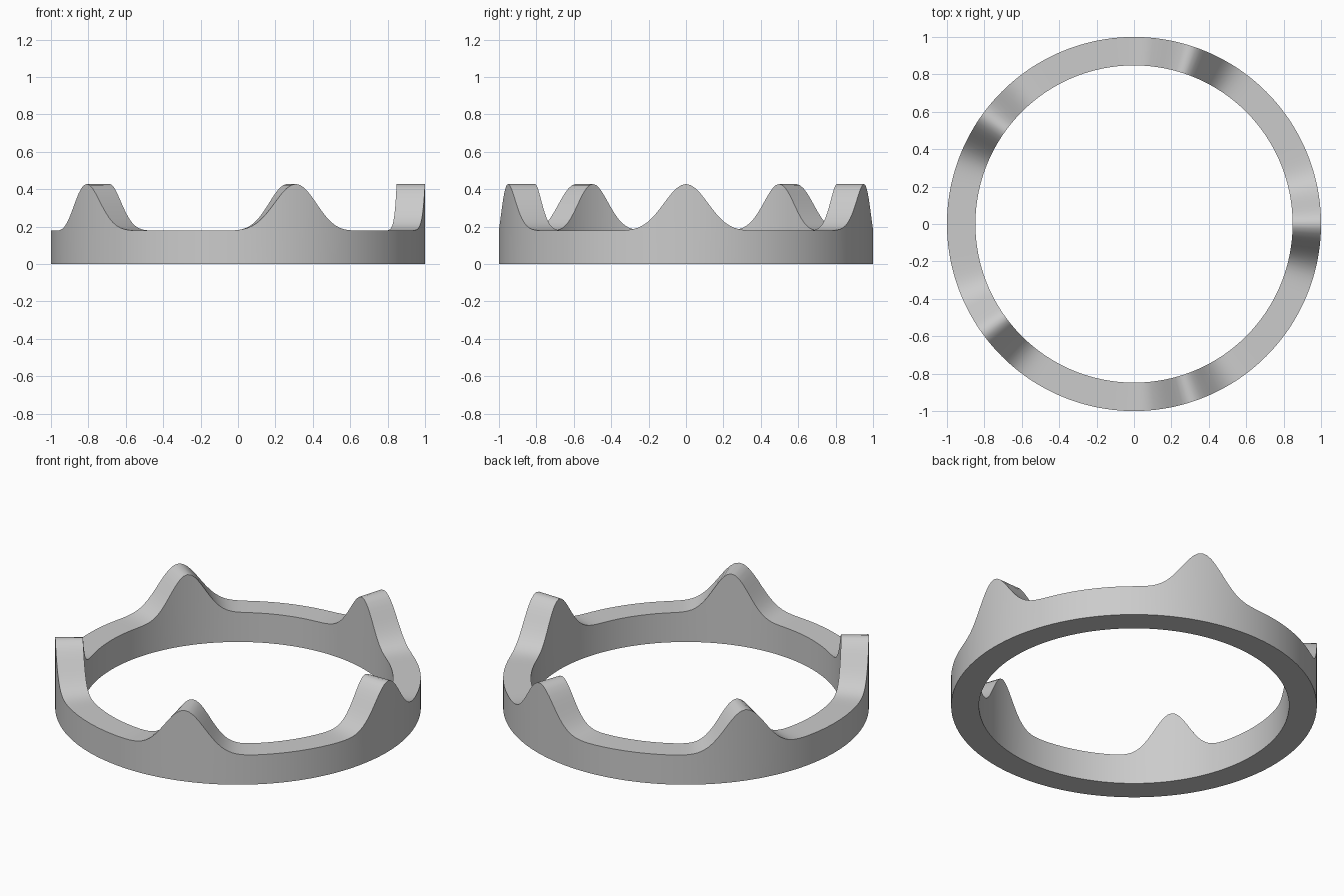
import bpy, bmesh, math

if "Cube" in bpy.data.objects:
    bpy.data.objects.remove(bpy.data.objects["Cube"])

SEGMENTS = 240
OUTER, INNER = 1.0, 0.848
BASE, PEAK, POINTS = 0.178, 0.25, 5


def rim_height(a):
    # flat band with five smooth rounded points
    return BASE + PEAK * ((1 + math.cos(POINTS * a)) / 2) ** 6


# Crown band: one rectangular section per angle, bridged into a ring
bm = bmesh.new()
sections = []
for i in range(SEGMENTS):
    a = math.tau * i / SEGMENTS
    c, s, h = math.cos(a), math.sin(a), rim_height(a)
    corners = ((OUTER, 0), (OUTER, h), (INNER, h), (INNER, 0))
    sections.append([bm.verts.new((r * c, r * s, z)) for r, z in corners])
for i in range(SEGMENTS):
    p, q = sections[i], sections[(i + 1) % SEGMENTS]
    for k in range(4):
        n = (k + 1) % 4
        bm.faces.new((p[k], q[k], q[n], p[n]))
bmesh.ops.recalc_face_normals(bm, faces=bm.faces)

mesh = bpy.data.meshes.new("crown_band")
bm.to_mesh(mesh)
bm.free()
crown = bpy.data.objects.new("crown_band", mesh)
bpy.context.collection.objects.link(crown)

# Smooth sides, crisp rims
bpy.context.view_layer.objects.active = crown
crown.select_set(True)
bpy.ops.object.shade_smooth_by_angle(angle=math.radians(35))
